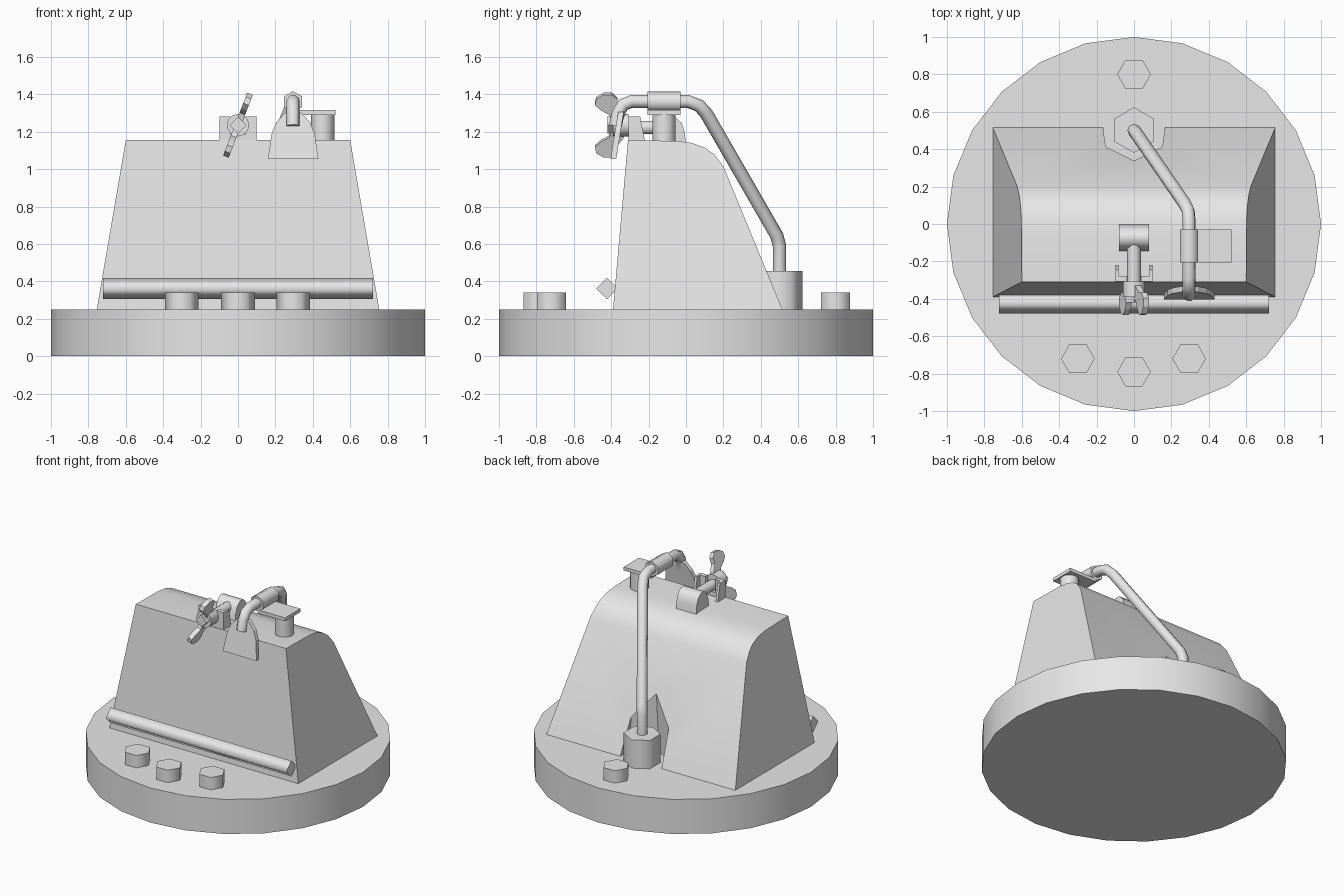
import bpy, bmesh, math
from mathutils import Vector

if "Cube" in bpy.data.objects:
    bpy.data.objects.remove(bpy.data.objects["Cube"])

grey = bpy.data.materials.new("plain grey")
grey.diffuse_color = (0.8, 0.8, 0.8, 1)
grey.use_nodes = True
grey.node_tree.nodes["Principled BSDF"].inputs["Base Color"].default_value = grey.diffuse_color

# Maps from (a, b, depth) to (x, y, z) for each extrusion axis
X = lambda a, b, d: (d, a, b)
Y = lambda a, b, d: (a, d, b)
Z = lambda a, b, d: (a, b, d)


def ngon(n, r, a=0, b=0, turn=0):
    return [(a + r * math.cos(turn + 2 * math.pi * i / n),
             b + r * math.sin(turn + 2 * math.pi * i / n)) for i in range(n)]


def prism(name, pts, lo, hi, axis, smooth=False, taper=1.0):
    """Extrude a 2D outline between lo and hi; sides may be smooth, caps stay flat."""
    n = len(pts)
    ca, cb = sum(p[0] for p in pts) / n, sum(p[1] for p in pts) / n
    value = lambda d, i: d(*pts[i]) if callable(d) else d
    bm = bmesh.new()
    va = [bm.verts.new(axis(*pts[i], value(lo, i))) for i in range(n)]
    vb = [bm.verts.new(axis(ca + (pts[i][0] - ca) * taper, cb + (pts[i][1] - cb) * taper,
                            value(hi, i))) for i in range(n)]
    bm.faces.new(va)
    bm.faces.new(vb)
    for i in range(n):
        f = bm.faces.new((va[i], va[(i + 1) % n], vb[(i + 1) % n], vb[i]))
        f.smooth = smooth
    bmesh.ops.recalc_face_normals(bm, faces=bm.faces)
    me = bpy.data.meshes.new(name)
    bm.to_mesh(me)
    bm.free()
    me.materials.append(grey)
    ob = bpy.data.objects.new(name, me)
    bpy.context.collection.objects.link(ob)
    return ob


def activate(ob):
    bpy.ops.object.select_all(action='DESELECT')
    ob.select_set(True)
    bpy.context.view_layer.objects.active = ob


# Round base
prism("base", ngon(24, 1.0), 0, 0.25, Z, True)

# Sloping housing, narrower at the top, with rounded rear shoulder
width = lambda y, z: 0.755 - 0.155 * (z - 0.25) / 0.905
profile = [(-0.39, 0.25), (-0.31, 1.155), (-0.05, 1.15), (0.03, 1.14), (0.10, 1.115),
           (0.15, 1.08), (0.20, 1.015), (0.515, 0.25)]
housing = prism("housing", profile, lambda y, z: -width(y, z), width, X)

# Notch in the housing's back around the pipe nut
cutter = prism("notch_cutter", ngon(6, 0.195, 0, 0.5, math.pi / 2), 0.2, 0.9, Z, taper=0.75)
cutter.hide_render = True
mod = housing.modifiers.new("notch", 'BOOLEAN')
mod.operation = 'DIFFERENCE'
mod.solver = 'EXACT'
mod.object = cutter
activate(housing)
bpy.ops.object.modifier_apply(modifier=mod.name)
bpy.data.objects.remove(cutter)
bpy.ops.object.shade_smooth_by_angle(angle=math.radians(28))

# Base bolts and pipe nut
for i, (x, y) in enumerate([(-0.3, -0.72), (0, -0.79), (0.295, -0.72), (0, 0.8)]):
    prism(f"bolt_{i + 1}", ngon(6, 0.09, x, y), 0.25, 0.34, Z, True)
prism("pipe_nut", ngon(6, 0.122, 0, 0.502, math.pi / 2), 0.25, 0.455, Z, True)

# Front bar
prism("front_bar", ngon(4, 0.057, -0.422, 0.362), -0.722, 0.722, X, True)

# Bent pipe
path = [(0, 0.5, 0.4), (0, 0.5, 0.59), (0.012, 0.485, 0.645), (0.27, 0.11, 1.295),
        (0.29, 0.07, 1.34), (0.295, 0.01, 1.362), (0.295, -0.29, 1.362),
        (0.295, -0.335, 1.345), (0.295, -0.362, 1.3), (0.295, -0.378, 1.23)]
cu = bpy.data.curves.new("pipe", 'CURVE')
cu.dimensions = '3D'
cu.bevel_depth = 0.036
cu.bevel_resolution = 2
cu.use_fill_caps = True
sp = cu.splines.new('POLY')
sp.points.add(len(path) - 1)
for p, co in zip(sp.points, path):
    p.co = (*co, 1)
sp.use_smooth = True
cu.materials.append(grey)
pipe = bpy.data.objects.new("pipe", cu)
bpy.context.collection.objects.link(pipe)
activate(pipe)
bpy.ops.object.convert(target='MESH')

# Spout plate at the pipe's front end
lean = lambda z: -0.403 + (z - 1.055) * 0.16
spout = [(0.16, 1.055), (0.18, 1.19), (0.205, 1.25), (0.25, 1.3), (0.295, 1.32),
         (0.34, 1.3), (0.385, 1.25), (0.41, 1.19), (0.43, 1.055)]
prism("spout_plate", spout, lambda x, z: lean(z), lambda x, z: lean(z) + 0.03, Y)

# Pipe collar, its arm plate and supporting post
prism("pipe_collar", ngon(6, 0.056, 0.295, 1.36, math.pi / 2), -0.205, -0.03, Y, True)
prism("arm_plate", [(0.3, 1.29), (0.52, 1.29), (0.52, 1.315), (0.3, 1.315)],
      -0.205, -0.03, Y)
prism("support_post", ngon(12, 0.062, 0.453, -0.117), 1.12, 1.29, Z, True)

# Rounded anchor block and its rod
anchor = [(0.0, 1.13), (-0.008, 1.2), (-0.022, 1.245), (-0.055, 1.275), (-0.095, 1.275),
          (-0.125, 1.245), (-0.14, 1.2), (-0.147, 1.13)]
ob = prism("anchor_block", anchor, -0.08, 0.08, X)
activate(ob)
bpy.ops.object.shade_smooth_by_angle(angle=math.radians(50))
prism("clamp_rod", ngon(10, 0.037, 0, 1.222), -0.34, -0.1, Y, True)

# Slotted bracket: a U-shaped plate with side flanges
slot = [(-0.1, 1.15), (0.1, 1.15), (0.1, 1.28), (0.04, 1.28), (0.04, 1.185),
        (-0.04, 1.185), (-0.04, 1.28), (-0.1, 1.28)]
prism("bracket_plate", slot, -0.307, -0.277, Y)
for name, x in (("left", -0.1), ("right", 0.082)):
    prism(f"bracket_flange_{name}", [(-0.307, 1.15), (-0.22, 1.15), (-0.245, 1.28),
                                     (-0.307, 1.28)], x, x + 0.018, X)

# Wing nut: hub, square rod end and two tilted wings
HZ = 1.235
prism("wing_nut_hub", ngon(12, 0.06, 0, HZ), -0.39, -0.307, Y, True, taper=1.0)
prism("rod_end", ngon(4, 0.045, 0, HZ), -0.42, -0.38, Y)
up, side = Vector((0.36, 0, 0.933)), Vector((0.933, 0, -0.36))
wing = [(-0.312, 0.02), (-0.335, 0.07), (-0.365, 0.11), (-0.365, 0.15), (-0.395, 0.18),
        (-0.44, 0.18), (-0.48, 0.155), (-0.487, 0.12), (-0.455, 0.09), (-0.41, 0.065),
        (-0.395, 0.02)]
for name, s in (("upper", 1), ("lower", -1)):
    prism(f"wing_{name}", wing, -0.016, 0.016,
          lambda y, u, d: Vector((0, y, HZ)) + up * u * s + side * d)
